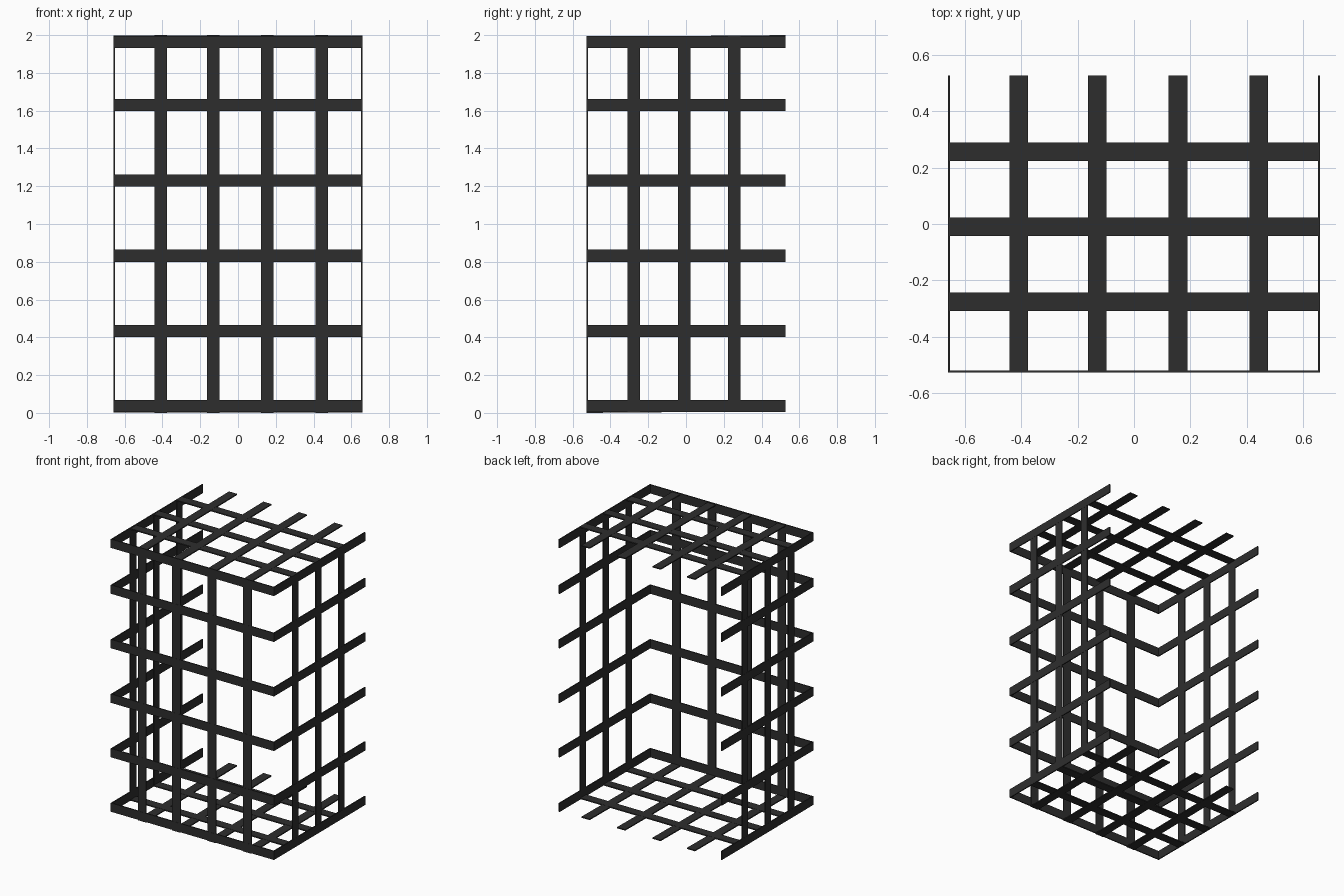
import bpy, bmesh
from mathutils import Vector

if "Cube" in bpy.data.objects:
    bpy.data.objects.remove(bpy.data.objects["Cube"])

X, Y, H = 0.66, 0.527, 2.0      # half width, half depth, height
W, T = 0.066, 0.008             # strap width and thickness
TILT = 0.009                    # floor and roof rise slightly to the back

mat = bpy.data.materials.new("dark_metal")
mat.diffuse_color = (0.027, 0.027, 0.027, 1)
mat.use_nodes = True
mat.node_tree.nodes["Principled BSDF"].inputs["Base Color"].default_value = mat.diffuse_color


def strap(name, outer, inner, axis, centre, width=W, closed=False):
    """Flat bar following a bent path, extruded along the given axis."""
    bm = bmesh.new()
    n = len(outer)

    def ring(pts, off):
        out = []
        for p in pts:
            v = list(p)
            v.insert(axis, centre + off)
            out.append(bm.verts.new(Vector(v)))
        return out

    a, b = ring(outer, -width / 2), ring(inner, -width / 2)
    c, d = ring(outer, width / 2), ring(inner, width / 2)
    for i in range(n if closed else n - 1):
        j = (i + 1) % n
        for q in ((a[i], a[j], b[j], b[i]), (c[i], c[j], d[j], d[i]),
                  (a[i], a[j], c[j], c[i]), (b[i], b[j], d[j], d[i])):
            bm.faces.new(q)
    if not closed:
        for i in (0, n - 1):
            bm.faces.new((a[i], b[i], d[i], c[i]))
    bmesh.ops.recalc_face_normals(bm, faces=bm.faces)
    me = bpy.data.meshes.new(name)
    bm.to_mesh(me)
    bm.free()
    me.materials.append(mat)
    ob = bpy.data.objects.new(name, me)
    bpy.context.collection.objects.link(ob)


# Horizontal bands: U around left side, front and right side
def u_path(x, y):
    return [(-x, Y), (-x, -y), (x, -y), (x, Y)]


for z in (0.036, 0.434, 0.832, 1.231, 1.629, 1.964):
    strap("horizontal_band", u_path(X, Y), u_path(X - T, Y - T), 2, z, 0.064)


# Lengthwise straps: floor, front and roof, open at the back
def c_path(y, g):
    return [(Y, TILT + g), (-y, g), (-y, H - TILT - g), (Y, H - g)]


for x in (-0.409, -0.131, 0.156, 0.443):
    strap("lengthwise_strap", c_path(Y - 0.001, 0), c_path(Y - T - 0.001, T), 0, x)


# Crosswise hoops: closed loop around floor, sides and roof
def hoop_path(x, g, rise):
    return [(-x, rise + g), (x, rise + g),
            (x, H - TILT + rise - g), (-x, H - TILT + rise - g)]


for y in (-0.276, -0.010, 0.256):
    rise = TILT * (y + Y) / (2 * Y)
    strap("crosswise_hoop", hoop_path(X - 0.001, 0.001, rise),
          hoop_path(X - T - 0.001, T + 0.001, rise), 1, y, closed=True)
